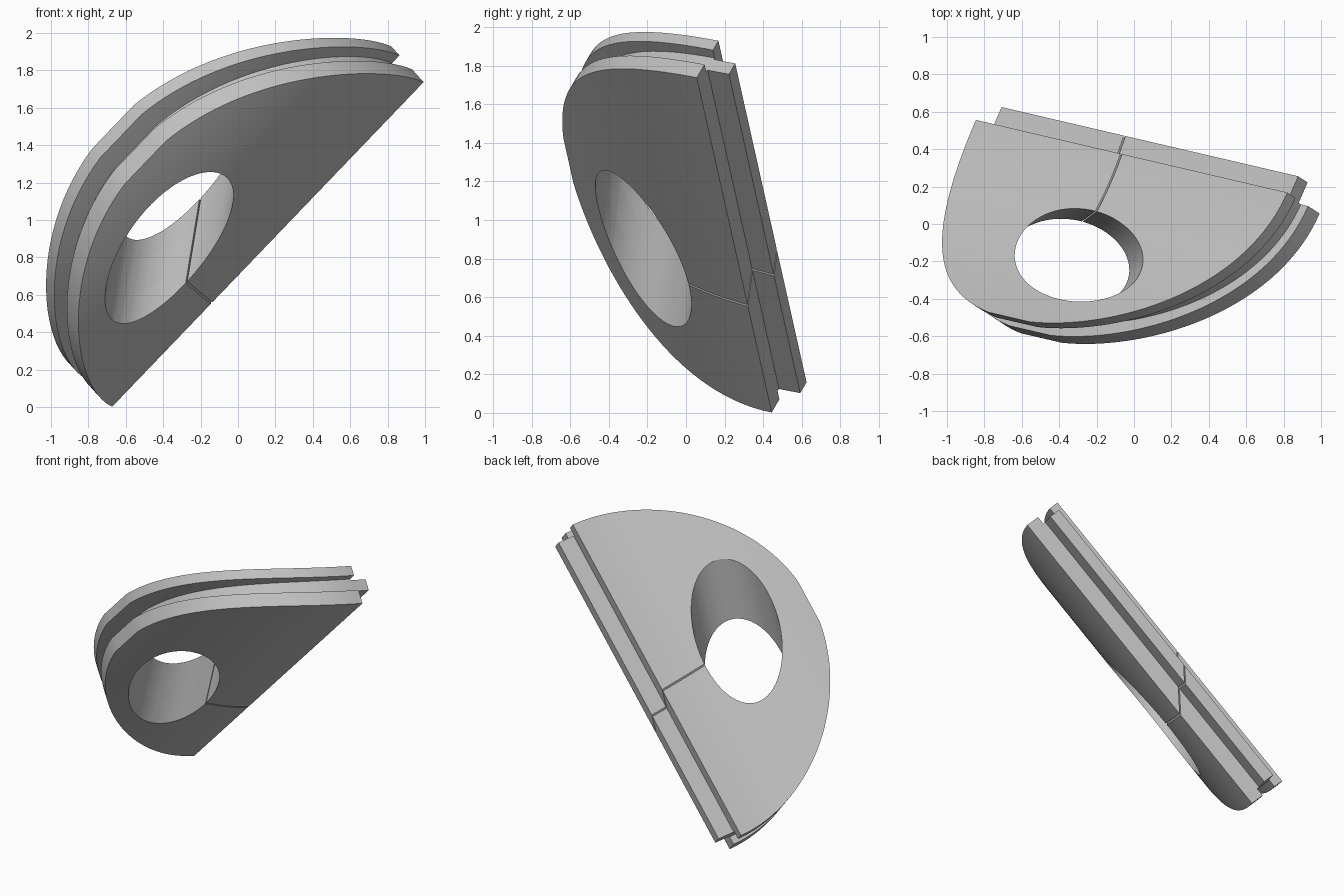
import bpy, bmesh, math
from mathutils import Vector

if "Cube" in bpy.data.objects:
    bpy.data.objects.remove(bpy.data.objects["Cube"])

# Local frame: along the straight edge, out of it, and through the thickness
CENTRE = Vector((0.16, 0.25, 0.87))
ALONG = Vector((1.66, -0.387, 1.73)).normalized()
THROUGH = Vector((-0.626, 0.402, 0.669))
THROUGH = (THROUGH - ALONG * THROUGH.dot(ALONG)).normalized()
OUT = THROUGH.cross(ALONG)
BEND = 0.29          # dish of the plates
THICK = 0.281
LEAN = 0.36 / THICK  # slant of the bore along the straight edge

grey = bpy.data.materials.new("plain_grey")
grey.use_nodes = True
colour = (0.53, 0.53, 0.53, 1)
grey.diffuse_color = colour
grey.node_tree.nodes["Principled BSDF"].inputs["Base Color"].default_value = colour


def prism(name, outline, low, high, lean=0.0):
    """Extrude a flat outline between two depths, optionally slanted."""
    bm = bmesh.new()
    rings = [[bm.verts.new((x + lean * t, y, t)) for x, y in outline] for t in (low, high)]
    bm.faces.new(rings[0])
    bm.faces.new(rings[1])
    n = len(outline)
    for i in range(n):
        j = (i + 1) % n
        bm.faces.new((rings[0][i], rings[0][j], rings[1][j], rings[1][i]))
    bmesh.ops.recalc_face_normals(bm, faces=bm.faces)
    mesh = bpy.data.meshes.new(name)
    bm.to_mesh(mesh)
    bm.free()
    ob = bpy.data.objects.new(name, mesh)
    bpy.context.collection.objects.link(ob)
    mesh.materials.append(grey)
    return ob


def half_oval(half, depth, crown):
    """Half oval whose crown is trimmed flat."""
    steps = 72
    pts = []
    for i in range(steps + 1):
        a = math.pi * (1 + i / steps)
        pts.append((half * math.cos(a), max(depth * math.sin(a), -crown)))
    pts[0], pts[-1] = (-half, 0.0), (half, 0.0)
    return pts


# Cutters: slanted oval bore and the thin split running to it
tilt = -0.204
bore = []
for i in range(64):
    a = 2 * math.pi * i / 64
    p, q = 0.508 * math.cos(a), 0.273 * math.sin(a)
    bore.append((-0.30 + p * math.cos(tilt) - q * math.sin(tilt),
                 -0.636 + p * math.sin(tilt) + q * math.cos(tilt)))
split = [(-0.40, -0.45), (-0.388, -0.45), (-0.455, 0.2), (-0.467, 0.2)]
cutters = [prism("bore_cutter", bore, -0.1, 0.4, LEAN),
           prism("split_cutter", split, -0.1, 0.4, LEAN)]

# Layered plates with a groove round the arc and a tongue on the straight edge
face = half_oval(1.218, 1.12, 1.11)
core = half_oval(1.16, 1.02, 1.01)
tongue = [(-1.16, 0), (1.16, 0), (1.16, 0.122), (-1.16, 0.122)]
parts = [prism("front_plate", face, 0, 0.10),
         prism("core_plate", core, 0.10, 0.21),
         prism("back_plate", face, 0.21, THICK),
         prism("edge_tongue", tongue, 0.118, 0.20)]

for ob in parts:
    for cutter in cutters:
        mod = ob.modifiers.new("cut", "BOOLEAN")
        mod.operation = "DIFFERENCE"
        mod.solver = "EXACT"
        mod.object = cutter

bpy.context.view_layer.update()
graph = bpy.context.evaluated_depsgraph_get()
cut_meshes = [bpy.data.meshes.new_from_object(ob.evaluated_get(graph)) for ob in parts]

for ob, mesh in zip(parts, cut_meshes):
    ob.modifiers.clear()
    ob.data = mesh
    bm = bmesh.new()
    bm.from_mesh(mesh)
    # Slice into strips, then dish the plate and set it in place
    for k in range(1, 24):
        bmesh.ops.bisect_plane(bm, geom=bm.verts[:] + bm.edges[:] + bm.faces[:], dist=1e-5,
                               plane_co=(0, -1.11 * k / 24, 0), plane_no=(0, 1, 0))
    for v in bm.verts:
        s, w, t = v.co
        dish = BEND * min(w, 0) ** 2
        v.co = CENTRE + ALONG * s + OUT * w + THROUGH * (t + dish)
    bmesh.ops.triangulate(bm, faces=[f for f in bm.faces if len(f.verts) > 4])
    bm.to_mesh(mesh)
    bm.free()
    bpy.ops.object.select_all(action="DESELECT")
    ob.select_set(True)
    bpy.context.view_layer.objects.active = ob
    bpy.ops.object.shade_smooth_by_angle(angle=math.radians(30))

for cutter in cutters:
    bpy.data.objects.remove(cutter)
